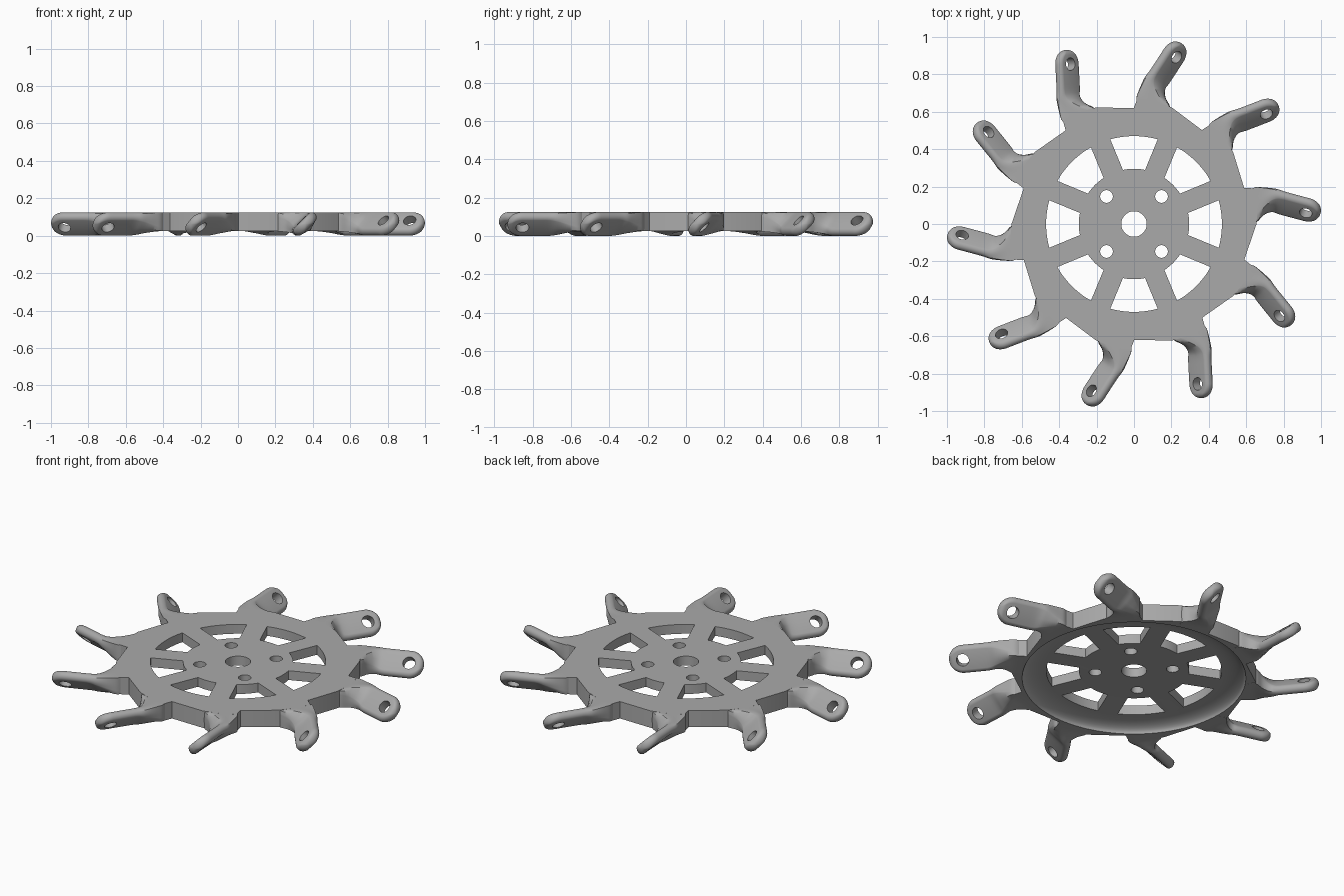
import bpy, bmesh, math
from math import sin, cos, pi, radians
from mathutils import Vector, Matrix

cube = bpy.data.objects.get("Cube")
if cube:
    bpy.data.objects.remove(cube)

grey = bpy.data.materials.new("mid_grey")
grey.use_nodes = True
colour = (0.4, 0.4, 0.4, 1)
grey.diffuse_color = colour
grey.node_tree.nodes["Principled BSDF"].inputs["Base Color"].default_value = colour

TOP, RIM_BOTTOM, WEB_BOTTOM = 0.125, 0.025, 0.07
ARMS, WINDOWS = 10, 8


def make_object(name, bm):
    bmesh.ops.recalc_face_normals(bm, faces=bm.faces)
    mesh = bpy.data.meshes.new(name)
    bm.to_mesh(mesh)
    bm.free()
    mesh.materials.append(grey)
    obj = bpy.data.objects.new(name, mesh)
    bpy.context.collection.objects.link(obj)
    return obj


def loft(name, rings):
    """Closed skin through rings of equal point count, capped at both ends."""
    bm = bmesh.new()
    rows = [[bm.verts.new(p) for p in ring] for ring in rings]
    n = len(rows[0])
    for a, b in zip(rows, rows[1:]):
        for i in range(n):
            j = (i + 1) % n
            bm.faces.new((a[i], a[j], b[j], b[i]))
    bm.faces.new(rows[0])
    bm.faces.new(rows[-1])
    return make_object(name, bm)


def prism(name, outline, z0, z1):
    return loft(name, [[(x, y, z) for x, y in outline] for z in (z0, z1)])


def circle(r, n, cx=0, cy=0):
    return [(cx + r * cos(2 * pi * i / n), cy + r * sin(2 * pi * i / n)) for i in range(n)]


def cut(obj, cutters):
    """Subtract the cutters and bake the result."""
    for c in cutters:
        mod = obj.modifiers.new("cut", "BOOLEAN")
        mod.operation, mod.solver, mod.object = "DIFFERENCE", "EXACT", c
    bpy.context.view_layer.update()
    baked = bpy.data.meshes.new_from_object(obj.evaluated_get(bpy.context.evaluated_depsgraph_get()))
    obj.modifiers.clear()
    obj.data = baked
    for c in cutters:
        bpy.data.objects.remove(c)


def smooth(obj, angle):
    bpy.ops.object.select_all(action="DESELECT")
    obj.select_set(True)
    bpy.context.view_layer.objects.active = obj
    bpy.ops.object.shade_smooth_by_angle(angle=radians(angle))


# Wheel plate with saw-toothed edge
tooth = [(0.59, -0.19), (0.655, 0.0), (0.66, 0.1), (0.645, 0.19)]
outline = []
for k in range(ARMS):
    turn = Matrix.Rotation(2 * pi * k / ARMS, 2)
    outline += [tuple(turn @ Vector(p)) for p in tooth]
wheel = prism("wheel_plate", outline, RIM_BOTTOM, TOP)

# Coved recess on the underside
cove = [(0.6, -0.05)]
for i in range(9):
    a = pi / 2 * i / 8
    cove.append((0.48 + 0.12 * cos(a), RIM_BOTTOM + (WEB_BOTTOM - RIM_BOTTOM) * sin(a)))
cutters = [loft("recess_cutter", [[(x, y, z) for x, y in circle(r, 96)] for r, z in cove])]

# Windows between parallel-sided spokes, centre bore and bolt holes
SPOKE = 0.056
for k in range(WINDOWS):
    mid = 2 * pi * k / WINDOWS
    pts = []
    for r, way in ((0.295, 1), (0.47, -1)):
        half = pi / WINDOWS - math.asin(SPOKE / r)
        for i in range(13):
            a = mid + way * half * (1 - i / 6)
            pts.append((r * cos(a), r * sin(a)))
    cutters.append(prism("window_cutter", pts, -0.1, 0.3))
cutters.append(prism("bore_cutter", circle(0.068, 40), -0.1, 0.3))
for sx in (-1, 1):
    for sy in (-1, 1):
        cutters.append(prism("bolt_cutter", circle(0.034, 28, 0.147 * sx, 0.147 * sy), -0.1, 0.3))
cut(wheel, cutters)
smooth(wheel, 25)

# Arm: square root section twisting into a leaning, rounded blade
SEG, LEAN = 48, pi / 4
LONG, THICK = 0.077, 0.027


def capsule(w, t):
    pts = []
    for i in range(SEG):
        a = 2 * pi * i / SEG - LEAN
        core = max(w - t, 0)
        u = min(w, t + core) * cos(a) if core == 0 else math.copysign(core, cos(a)) + t * cos(a)
        if abs(cos(a)) < 1e-6:
            u = 0
        v = t * sin(a)
        pts.append((u * cos(LEAN) - v * sin(LEAN), TOP / 2 + u * sin(LEAN) + v * cos(LEAN)))
    return pts


def block(hw):
    pts = []
    mid, hz = (TOP + RIM_BOTTOM) / 2, (TOP - RIM_BOTTOM) / 2
    for i in range(SEG):
        a = 2 * pi * i / SEG
        m = max(abs(cos(a)), abs(sin(a)))
        pts.append((hw * cos(a) / m, mid + hz * sin(a) / m))
    return pts


def place(section, x, y, angle):
    return [(x - u * sin(angle), y + u * cos(angle), z) for u, z in section]


# Stations: x, y, heading in degrees, half width, blend towards blade
stations = [Vector(s) for s in (
    (0.61, 0.10, 0, 0.080, 0), (0.655, 0.104, 0, 0.096, 0.08), (0.70, 0.122, -3, 0.080, 0.4),
    (0.75, 0.126, -9, 0.067, 0.8), (0.80, 0.110, -15, 0.0625, 1), (0.923, 0.077, -15, 0.0625, 1))]
rings = []
for k in range(len(stations) - 1):
    p0, p1 = stations[max(k - 1, 0)], stations[k]
    p2, p3 = stations[k + 1], stations[min(k + 2, len(stations) - 1)]
    for i in range(5):
        t = i / 5
        s = p1 + 0.5 * t * (p2 - p0 + t * (2 * p0 - 5 * p1 + 4 * p2 - p3 + t * (3 * (p1 - p2) + p3 - p0)))
        b = min(max(s[4], 0), 1)
        mix = [(q[0] * (1 - b) + c[0] * b, q[1] * (1 - b) + c[1] * b)
               for q, c in zip(block(s[3]), capsule(LONG, THICK))]
        rings.append(place(mix, s[0], s[1], radians(s[2])))

# Rounded arm tip
tip_x, tip_y, heading = stations[-1][0], stations[-1][1], radians(-15)
for i in range(15):
    a = radians(88) * i / 14
    d, w = LONG * sin(a), LONG * cos(a)
    over = max(0, (d - LONG + THICK) / THICK)
    t = min(THICK * math.sqrt(1 - over * over), w)
    rings.append(place(capsule(w, t), tip_x + d * cos(heading), tip_y + d * sin(heading), heading))
arm = loft("arm_1", rings)

# Hole square through the leaning blade
axis = Vector((sin(heading) * sin(LEAN), -cos(heading) * sin(LEAN), cos(LEAN)))
hole = prism("hole_cutter", circle(0.034, 32), -0.1, 0.1)
hole.matrix_world = Matrix.Translation((tip_x, tip_y, TOP / 2)) @ axis.to_track_quat("Z", "Y").to_matrix().to_4x4()
cut(arm, [hole])
smooth(arm, 35)

# Repeat the arm around the wheel
for k in range(1, ARMS):
    copy = bpy.data.objects.new(f"arm_{k + 1}", arm.data)
    copy.rotation_euler.z = 2 * pi * k / ARMS
    bpy.context.collection.objects.link(copy)
